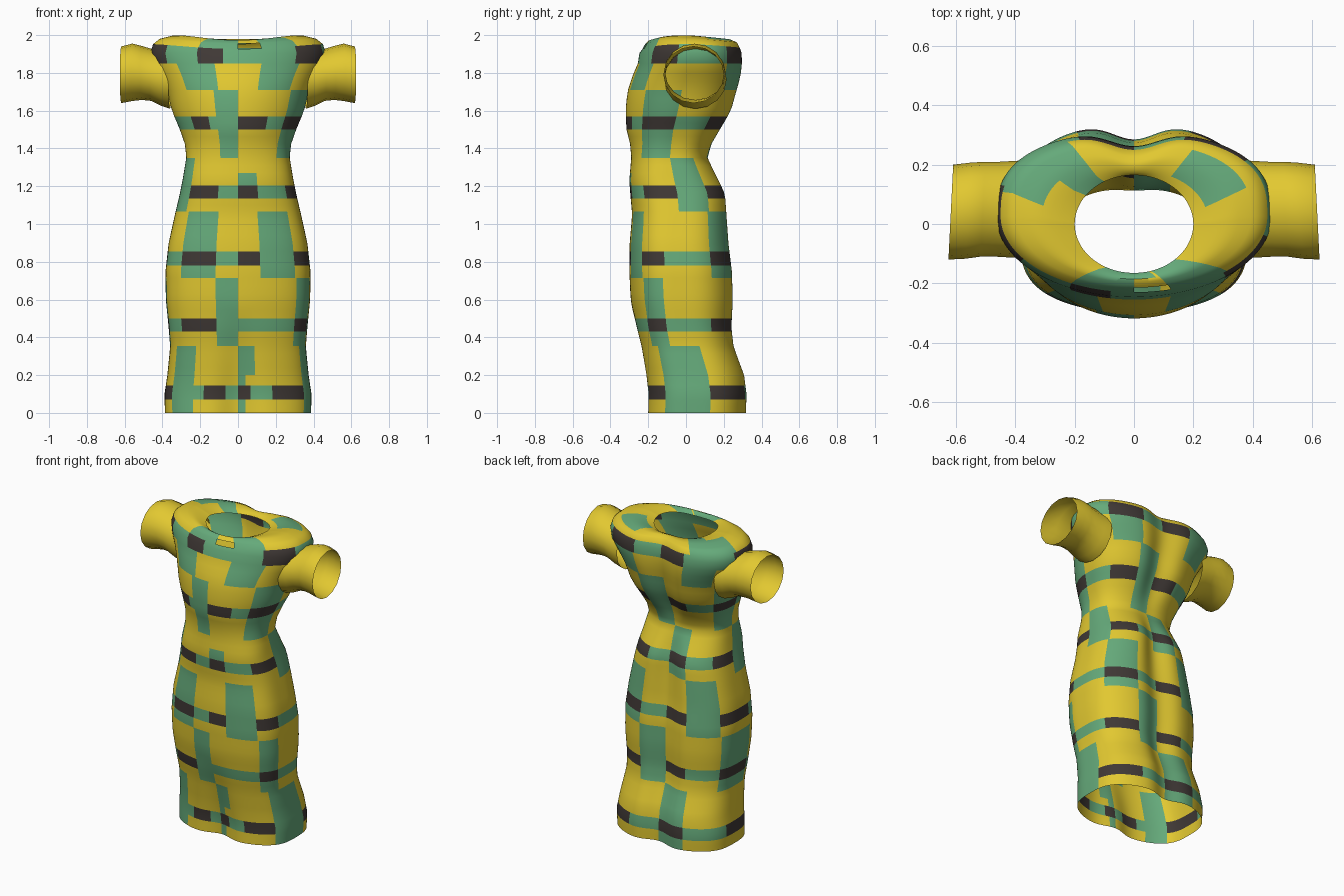
import bpy, bmesh, math

if "Cube" in bpy.data.objects:
    bpy.data.objects.remove(bpy.data.objects["Cube"])


def material(name, rgb):
    m = bpy.data.materials.new(name)
    m.diffuse_color = (*rgb, 1)
    m.use_nodes = True
    m.node_tree.nodes["Principled BSDF"].inputs["Base Color"].default_value = m.diffuse_color
    return m


YELLOW, GREEN, DARK = 0, 1, 2
mats = [material("mustard yellow", (0.76, 0.58, 0.03)),
        material("sage green", (0.13, 0.40, 0.195)),
        material("charcoal brown", (0.05, 0.04, 0.036))]

# Dress outline below the shoulder: height, half width, front y, back y
SKIRT = [(0, .387, -.20, .315), (.1, .389, -.20, .318), (.2, .374, -.213, .305),
         (.35, .359, -.24, .25), (.45, .367, -.265, .238), (.6, .382, -.293, .245),
         (.75, .384, -.30, .24), (.9, .367, -.298, .222), (1.05, .334, -.285, .212),
         (1.16, .308, -.295, .205), (1.23, .294, -.30, .175), (1.35, .274, -.29, .12),
         (1.42, .28, -.295, .138), (1.5, .308, -.315, .18), (1.6, .35, -.32, .235),
         (1.7, .375, -.31, .262), (1.78, .41, -.285, .285)]
# Shoulder and collar: pattern position, half width, front y, back y, height
YOKE = [(1.84, .452, -.255, .293, 1.85), (1.88, .465, -.248, .293, 1.90),
        (1.93, .45, -.23, .282, 1.952), (1.96, .415, -.215, .268, 1.98),
        (2.04, .33, -.19, .225, 2.002), (2.12, .25, -.172, .18, 1.99),
        (2.16, .20, -.165, .165, 1.975)]
PROFILE = [(z, w, f, b, z) for z, w, f, b in SKIRT] + YOKE

ROWS = [0, .355, .715, 1.065, 1.35, 1.71]                # check rows
BANDS = [(.07, .145), (.43, .5), (.78, .855), (1.135, 1.205), (1.5, 1.57), (1.84, 1.93)]
# Column limits in degrees from the front centre: blocks, then bands (right, left)
BLOCK_EDGES = [(14, 37, 64, 98, 150), (17, 54, 80, 114, 153), (17, 52, 82, 115, 153),
               (19, 55, 90, 117, 153), (20, 48, 90, 120, 153), (15, 45, 78, 124, 155)]
BAND_EDGES = [(10, 28, 64, 98, 150)] + BLOCK_EDGES[1:4] + [(28, 47, 90, 120, 153),
                                                          (14, 42, 76, 124, 158)]
LEFT_TOP_BAND = (10, 28, 56, 104, 155)
# Green collar patches: start angle, end angle, from, to
COLLAR = [(-150, -100, 1.93, 2.06), (-150, -125, 2.06, 2.2), (105, 150, 1.98, 2.12),
          (15, 45, 1.93, 2.2), (-28, 0, 1.93, 2.2), (0, 15, 2.06, 2.2)]


def section(v):
    """Interpolate the outline at pattern position v."""
    for a, b in zip(PROFILE, PROFILE[1:]):
        if v <= b[0]:
            t = (v - a[0]) / (b[0] - a[0])
            return [p + (q - p) * t for p, q in zip(a, b)]
    return list(PROFILE[-1])


def clamp(t):
    return max(0, min(1, t))


def point(v, deg):
    """Surface point; deg runs from the front centre towards +x."""
    _, w, front, back, z = section(v)
    a = math.radians(deg)
    mid, half = (front + back) / 2, (back - front) / 2
    c = math.cos(a)
    fade = clamp((2.16 - v) / .2)                          # plain circle at the neck
    if c < 0:                                              # full back with spine groove
        full = abs(c) ** (1 - .3 * fade)
        depth = fade * (1 - .8 * math.exp(-((v - 1.35) / .13) ** 2))
        groove = math.exp(-((180 - abs(deg)) / 15) ** 2)
        y = mid + half * full * (1 + .09 * depth) - .055 * depth * groove
    else:                                                  # boxy skirt, dip between the legs
        hem = clamp(1 - v / .55)
        box = .4 * clamp((1.5 - v) / .25)
        y = mid - half * c ** (1 - box) * (1 + .07 * hem)
        y += .05 * hem * math.exp(-(deg / 15) ** 2)
    if v > 1.9:                                            # lower collar front and back
        z -= .025 * max(0, c) ** 3 + .02 * max(0, -c)
    return (w * math.sin(a), y, z)


def column(edges, deg):
    """Columns 0-5 on the left from the back, 6-11 on the right from the front."""
    k = sum(abs(deg) > e for e in edges)
    return 6 + k if deg > 0 else 5 - k


def colour(v, deg):
    """Alternating dark bands over diagonally stepped green blocks."""
    for i, (lo, hi) in enumerate(BANDS):
        if lo < v < hi:
            col = column(LEFT_TOP_BAND if i == 5 and deg < 0 else BAND_EDGES[i], deg)
            patch = col == 6 and i in (1, 5)               # front patches
            return DARK if col % 2 == 0 and not patch else GREEN
    if v > 1.93:
        return GREEN if any(a < deg < b and lo < v < hi for a, b, lo, hi in COLLAR) else YELLOW
    row = sum(v > b for b in ROWS) - 1
    col = column(BLOCK_EDGES[row], deg)
    if col == 6 and row == 0 and v < .2 and deg > 6:
        return YELLOW
    if col == 6 and row == 3 and not 1.2 < v < 1.27:
        return YELLOW
    return GREEN if col % 3 == (0, 2, 1)[row % 3] else YELLOW


def subdivide(edges, step):
    out = []
    for a, b in zip(edges, edges[1:]):
        n = max(1, round((b - a) / step))
        out += [a + (b - a) * i / n for i in range(n)]
    return out + [edges[-1]]


def finish(name, bm):
    me = bpy.data.meshes.new(name)
    bm.to_mesh(me)
    bm.free()
    for m in mats:
        me.materials.append(m)
    ob = bpy.data.objects.new(name, me)
    bpy.context.collection.objects.link(ob)
    bpy.ops.object.select_all(action='DESELECT')
    ob.select_set(True)
    bpy.context.view_layer.objects.active = ob
    bpy.ops.object.shade_smooth_by_angle(angle=math.radians(45))
    return ob


# Dress body: rings follow the pattern rows, fine columns carry the checks
bm = bmesh.new()
edges = sorted(set(ROWS + [e for b in BANDS for e in b] + [.2, 1.27, 1.96, 1.98, 2.06, 2.12, 2.16]))
levels = subdivide(edges, .04)
n, step = 180, 2
rings = [[bm.verts.new(point(v, -180 + step * j)) for j in range(n)] for v in levels]
for i in range(len(levels) - 1):
    v = (levels[i] + levels[i + 1]) / 2
    for j in range(n):
        k = (j + 1) % n
        a = -180 + step * (j + .5)
        if 1.93 < v < 1.96 and 0 < a < 16:                 # small slit at the collar
            continue
        f = bm.faces.new((rings[i][j], rings[i][k], rings[i + 1][k], rings[i + 1][j]))
        f.material_index = colour(v, a)
finish("dress_body", bm)

# Sleeves: open flared tubes. x, y radius, z radius, centre y, centre height
SLEEVE = [(.36, .165, .155, .05, 1.765), (.41, .163, .148, .05, 1.775),
          (.46, .16, .138, .05, 1.79), (.51, .16, .143, .05, 1.80),
          (.56, .162, .152, .045, 1.803), (.618, .16, .15, .04, 1.79)]
for side, name in ((1, "right_sleeve"), (-1, "left_sleeve")):
    bm = bmesh.new()
    count = 16
    tube = []
    for x, ry, rz, yc, zc in SLEEVE:
        ring = []
        for j in range(count):
            a = math.tau * j / count
            dy = ry * math.cos(a)
            ring.append(bm.verts.new((side * (x - dy * .05), yc + dy, zc + rz * math.sin(a))))
        tube.append(ring)
    for lo, hi in zip(tube, tube[1:]):
        for j in range(count):
            k = (j + 1) % count
            q = (lo[j], lo[k], hi[k], hi[j])
            bm.faces.new(q if side > 0 else q[::-1])
    finish(name, bm)
